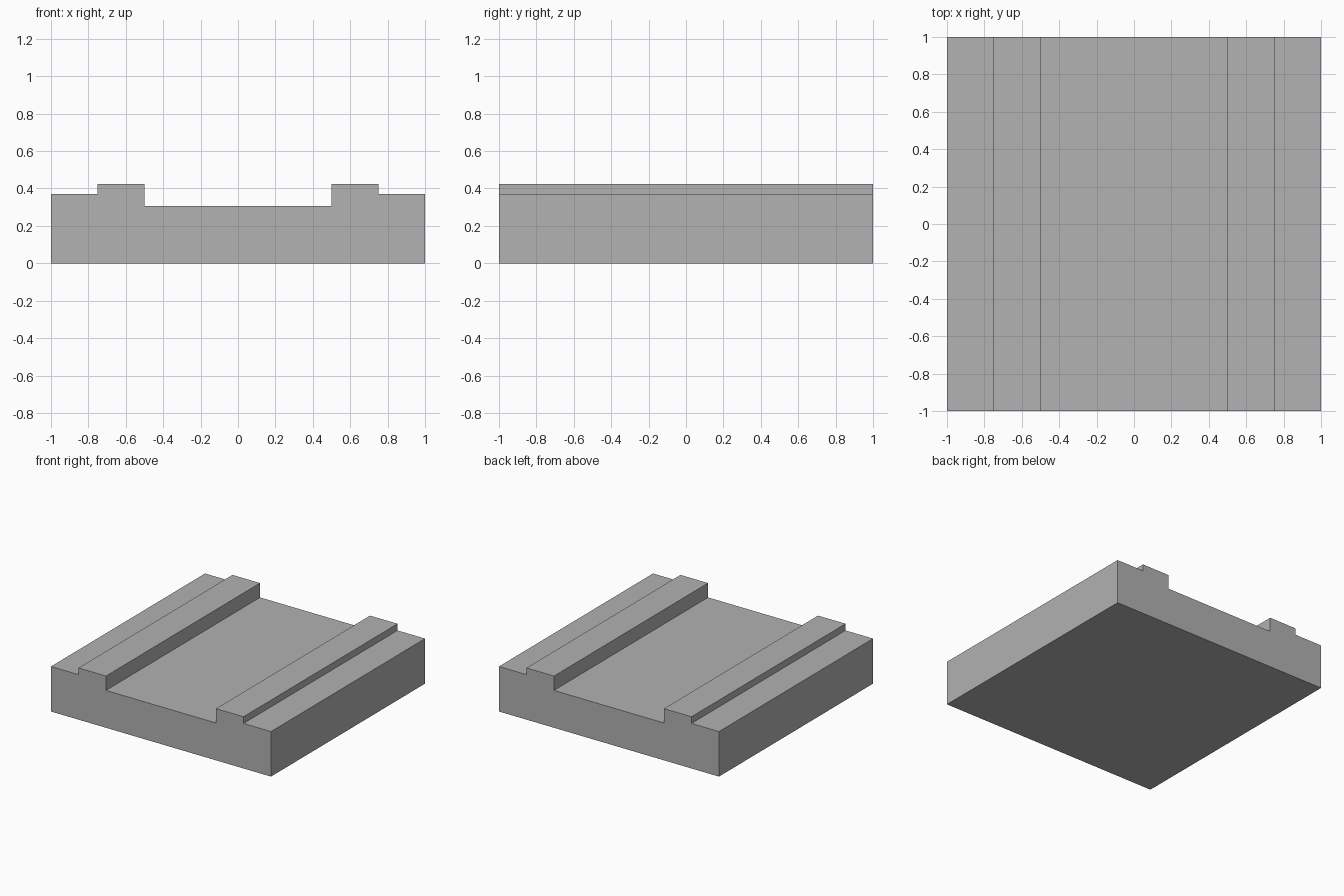
import bpy
import bmesh

cube = bpy.data.objects.get("Cube")
if cube:
    bpy.data.objects.remove(cube, do_unlink=True)

# Single flat colour
grey = bpy.data.materials.new("mid_grey")
grey.use_nodes = True
colour = (0.445, 0.445, 0.445, 1.0)
grey.diffuse_color = colour
grey.node_tree.nodes["Principled BSDF"].inputs["Base Color"].default_value = colour

# Main dimensions
half_length = 1.0
channel_z, shoulder_z, kerb_z = 0.307, 0.37, 0.425
channel_x, kerb_x, edge_x = 0.5, 0.75, 1.0

# Left half of the cross-section, from the channel out to the base
half = [(channel_x, channel_z), (channel_x, kerb_z), (kerb_x, kerb_z),
        (kerb_x, shoulder_z), (edge_x, shoulder_z), (edge_x, 0)]
profile = half + [(-x, z) for x, z in reversed(half)]

# Extrude the mirrored cross-section from front to back
bm = bmesh.new()
front = bm.faces.new([bm.verts.new((x, -half_length, z)) for x, z in profile])
extruded = bmesh.ops.extrude_face_region(bm, geom=[front], use_keep_orig=True)
moved = [v for v in extruded["geom"] if isinstance(v, bmesh.types.BMVert)]
bmesh.ops.translate(bm, verts=moved, vec=(0, 2 * half_length, 0))
bmesh.ops.recalc_face_normals(bm, faces=bm.faces)

mesh = bpy.data.meshes.new("channel_slab")
bm.to_mesh(mesh)
bm.free()
mesh.materials.append(grey)
slab = bpy.data.objects.new("channel_slab", mesh)
bpy.context.collection.objects.link(slab)
